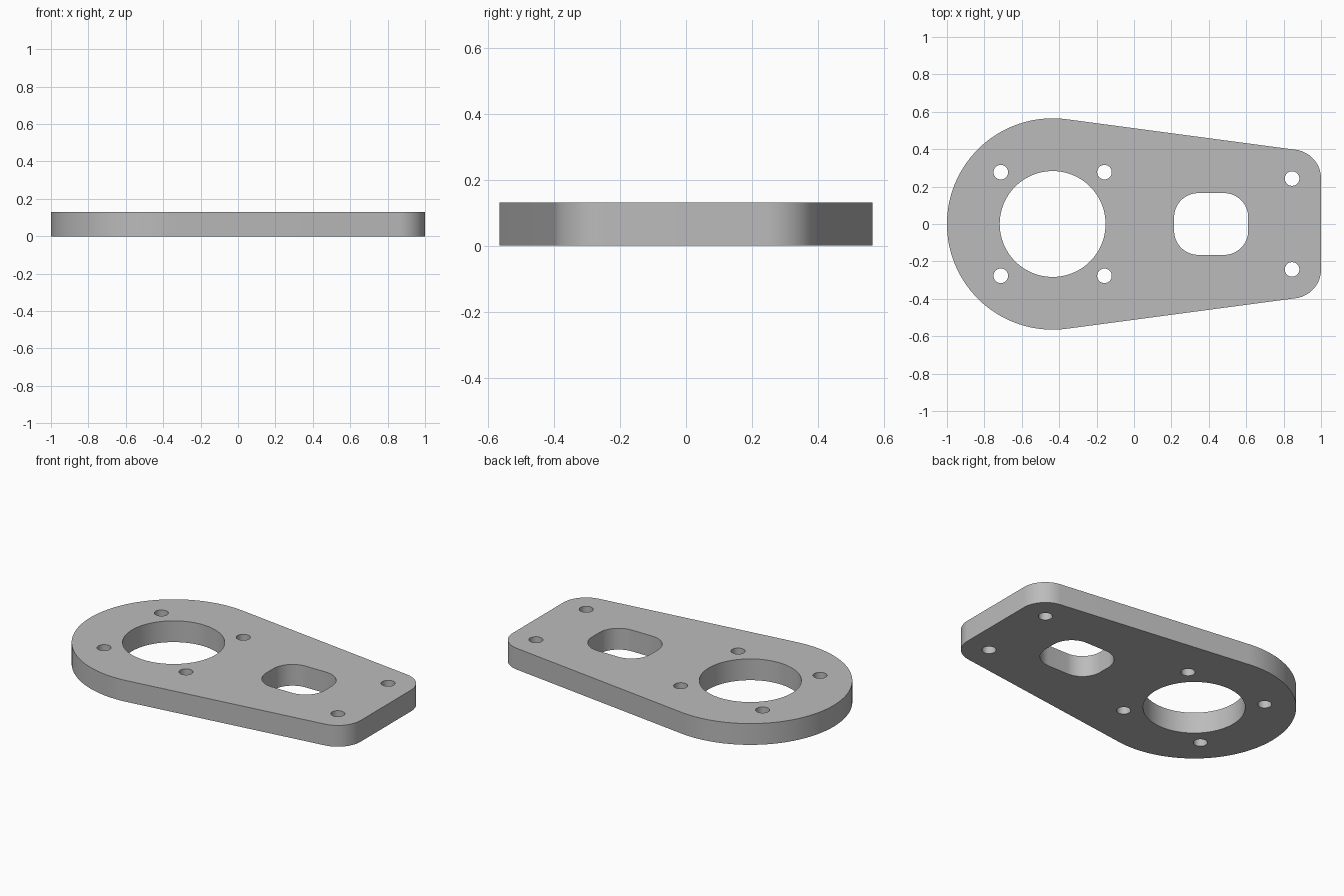
import bpy
import bmesh
from math import sin, cos, pi, radians, asin, atan2, hypot

THICK = 0.13
HUB_X, HUB_R = -0.435, 0.565
END_X, END_Y, END_R = 0.845, 0.243, 0.155

cube = bpy.data.objects.get("Cube")
if cube:
    bpy.data.objects.remove(cube, do_unlink=True)

metal = bpy.data.materials.new("plain_grey")
metal.use_nodes = True
grey = (0.5, 0.5, 0.5, 1)
metal.diffuse_color = grey
metal.node_tree.nodes["Principled BSDF"].inputs["Base Color"].default_value = grey


def arc(x, y, r, start, end, n):
    """Points along an arc, both ends included."""
    return [(x + r * cos(start + (end - start) * i / n),
             y + r * sin(start + (end - start) * i / n)) for i in range(n + 1)]


def circle(x, y, r, n):
    return arc(x, y, r, 0, 2 * pi, n)[:-1]


def rounded_rect(x, hx, hy, r, n):
    pts = []
    corners = [(1, 1), (-1, 1), (-1, -1), (1, -1)]
    for k, (sx, sy) in enumerate(corners):
        pts += arc(x + sx * (hx - r), sy * (hy - r), r, k * pi / 2, (k + 1) * pi / 2, n)
    return pts


# Outline: large round end joined by tangents to two rounded corners
dx = END_X - HUB_X
tangent = atan2(END_Y, dx) + pi / 2 - asin((HUB_R - END_R) / hypot(dx, END_Y))
outline = arc(END_X, END_Y, END_R, 0, tangent, 20)
outline += arc(HUB_X, 0, HUB_R, tangent, 2 * pi - tangent, 96)
outline += arc(END_X, -END_Y, END_R, -tangent, 0, 20)

# Openings: central bore, rounded slot and bolt holes
loops = [outline, circle(HUB_X, 0, 0.283, 96), rounded_rect(0.4125, 0.198, 0.165, 0.129, 16)]
for side in (-1, 1):
    loops.append(circle(END_X, side * END_Y, 0.039, 32))
    for offset in (-0.277, 0.277):
        loops.append(circle(HUB_X + offset, side * 0.277, 0.039, 32))

# Fill the flat profile, then extrude it to a plate
bm = bmesh.new()
for pts in loops:
    verts = [bm.verts.new((x, y, 0)) for x, y in pts]
    for i, v in enumerate(verts):
        bm.edges.new((v, verts[(i + 1) % len(verts)]))
bmesh.ops.triangle_fill(bm, use_beauty=True, edges=bm.edges[:], normal=(0, 0, 1))
top = bmesh.ops.extrude_face_region(bm, geom=bm.faces[:], use_keep_orig=True)
bmesh.ops.translate(bm, vec=(0, 0, THICK),
                    verts=[g for g in top["geom"] if isinstance(g, bmesh.types.BMVert)])
bmesh.ops.recalc_face_normals(bm, faces=bm.faces[:])
bmesh.ops.dissolve_limit(bm, angle_limit=radians(0.1), verts=[], edges=[
    e for e in bm.edges if all(abs(f.normal.z) > 0.9 for f in e.link_faces)])

mesh = bpy.data.meshes.new("mounting_plate")
bm.to_mesh(mesh)
bm.free()
mesh.materials.append(metal)
plate = bpy.data.objects.new("mounting_plate", mesh)
bpy.context.collection.objects.link(plate)

# Smooth curved walls with sharp rims
bpy.ops.object.select_all(action="DESELECT")
plate.select_set(True)
bpy.context.view_layer.objects.active = plate
bpy.ops.object.shade_smooth_by_angle(angle=radians(30))
